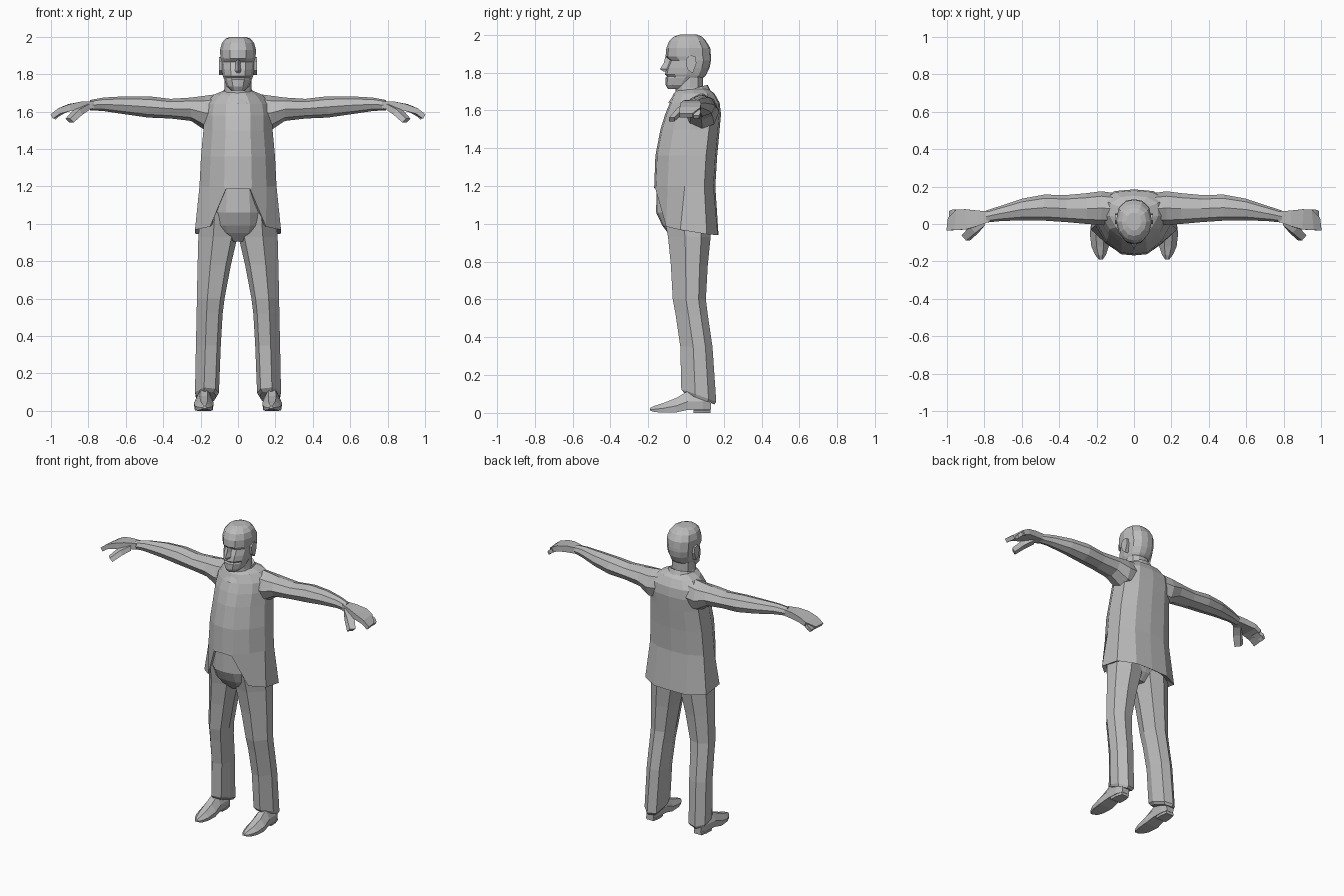
import bpy, bmesh, math
from mathutils import Vector

grey = bpy.data.materials.new("plain grey")
grey.diffuse_color = (0.5, 0.5, 0.5, 1)

# half cross-sections: (share of width, share of depth from front to back)
TORSO = [(0, 0), (.36, .03), (.74, .22), (1, .5), (.97, .82), (.55, .97), (0, 1)]
HEAD = [(0, 0), (.45, .05), (.84, .24), (1, .52), (.85, .82), (.45, .97), (0, 1)]
# full trouser section: (inner to outer, front to back)
LEG = [(0, .45), (.15, .1), (.62, 0), (1, .4), (.97, .78), (.6, 1), (.15, .92)]


def loft(name, rings, mirror=False, cap_start=True, cap_end=True):
    """Skin a row of closed rings that all have the same point count."""
    bm = bmesh.new()
    rows = [[bm.verts.new(p) for p in r] for r in rings]
    n = len(rows[0])
    for a, b in zip(rows, rows[1:]):
        for i in range(n):
            j = (i + 1) % n
            bm.faces.new((a[i], a[j], b[j], b[i]))
    if cap_start:
        bm.faces.new(rows[0])
    if cap_end:
        bm.faces.new(rows[-1])
    bmesh.ops.recalc_face_normals(bm, faces=bm.faces)
    mesh = bpy.data.meshes.new(name)
    bm.to_mesh(mesh)
    bm.free()
    mesh.materials.append(grey)
    ob = bpy.data.objects.new(name, mesh)
    bpy.context.collection.objects.link(ob)
    if mirror:
        ob.modifiers.new("mirror", 'MIRROR').use_clip = False
    return ob


def full(half):
    """Mirror a half ring that runs from front centre to back centre."""
    return half + [(-x, y, z) for x, y, z in half[-2:0:-1]]


def slab(shape, z, front, back, w):
    return full([(u * w, front + v * (back - front), z) for u, v in shape])


def leg_ring(z_front, z_back, inner, outer, front, back):
    return [(inner + u * (outer - inner), front + v * (back - front),
             z_front + v * (z_back - z_front)) for u, v in LEG]


def arm_ring(x, y0, y1, z0, z1, n=8):
    cy, cz, ry, rz = (y0 + y1) / 2, (z0 + z1) / 2, (y1 - y0) / 2, (z1 - z0) / 2
    return [(x, cy + ry * math.cos(i * math.tau / n),
             cz + rz * math.sin(i * math.tau / n)) for i in range(n)]


def box_ring(center, side, up):
    """Four corners around a centre point."""
    c, s, u = Vector(center), Vector(side), Vector(up)
    return [c - s - u, c + s - u, c + s + u, c - s + u]


# jacket, cut away at the front below the waist
jacket = [slab(TORSO, *r) for r in [
    (1.715, -.04, .115, .07), (1.69, -.065, .15, .13), (1.64, -.085, .178, .175),
    (1.58, -.11, .185, .185), (1.50, -.135, .178, .185), (1.36, -.162, .165, .198),
    (1.20, -.168, .155, .206)]]
hem = [(0, -.168, 1.19), (.065, -.162, 1.185), (.15, -.105, .985), (.23, -.03, .968),
       (.228, .11, .945), (.12, .168, .94), (0, .172, .94)]
jacket.append(full(hem))
jacket.append([(x * .8, y * .8, z + .025) for x, y, z in full(hem)])
loft("jacket", jacket, cap_end=False)

# hips and belly under the jacket
loft("hips", [slab(TORSO, *r) for r in [
    (1.24, -.155, .12, .16), (1.06, -.158, .13, .18), (.99, -.125, .125, .18),
    (.95, -.095, .11, .15), (.905, -.05, .07, .05)]])

# trouser legs with a sloping cuff
loft("trouser_leg", [leg_ring(*r) for r in [
    (1.06, 1.06, .0, .20, -.12, .13), (.93, .93, .003, .212, -.095, .13),
    (.78, .78, .038, .216, -.08, .115), (.60, .60, .072, .22, -.07, .105),
    (.52, .52, .082, .221, -.055, .115), (.35, .35, .092, .225, -.03, .14),
    (.125, .06, .102, .23, -.025, .16), (.105, .045, .115, .222, -.01, .15)]], mirror=True)


# shoes: sole outline from heel to toe, raised heel block under the back
def shoe_ring(y, x0, x1, z0, z1):
    m, w = (x0 + x1) / 2, (x1 - x0) / 2
    zm = z0 + (z1 - z0) * .45
    return [(m - w * .9, y, z0), (m + w * .9, y, z0), (m + w, y, zm),
            (m + w * .4, y, z1), (m - w * .4, y, z1), (m - w, y, zm)]


loft("shoe", [shoe_ring(*r) for r in [
    (.132, .15, .205, .018, .10), (.09, .138, .222, .018, .115), (.01, .135, .228, .016, .115),
    (-.05, .13, .236, .003, .08), (-.12, .135, .228, .002, .052),
    (-.165, .15, .208, .004, .038), (-.19, .167, .188, .012, .026)]], mirror=True)
loft("shoe_heel", [shoe_ring(*r) for r in [
    (.13, .15, .208, 0, .03), (.09, .14, .22, 0, .03), (.04, .142, .222, 0, .03)]], mirror=True)

# sleeves
loft("sleeve", [arm_ring(*r) for r in [
    (.10, .0, .165, 1.50, 1.695), (.175, -.005, .175, 1.50, 1.685), (.25, .0, .165, 1.55, 1.675),
    (.36, .01, .155, 1.563, 1.668), (.48, .018, .157, 1.568, 1.682), (.60, .02, .135, 1.585, 1.682),
    (.72, .015, .095, 1.603, 1.675), (.79, .008, .072, 1.607, 1.662)]], mirror=True)

# hands: palm with joined fingers, and a separate forefinger and thumb
loft("hand", [box_ring(*r) for r in [
    ((.77, .04, 1.636), (0, .027, 0), (0, 0, .02)),
    ((.84, .03, 1.632), (0, .042, 0), (0, 0, .021)),
    ((.90, .025, 1.622), (.004, .054, 0), (.003, 0, .018)),
    ((.95, .022, 1.603), (-.006, .055, 0), (.006, 0, .014)),
    ((.992, .0, 1.573), (-.004, .034, 0), (.007, 0, .011))]], mirror=True)
loft("finger", [box_ring(*r) for r in [
    ((.93, .04, 1.605), (0, .03, 0), (.003, 0, .014)),
    ((.965, .058, 1.583), (0, .02, 0), (.005, 0, .011)),
    ((.982, .055, 1.565), (0, .015, 0), (.006, 0, .009))]], mirror=True)
loft("thumb", [box_ring(*r) for r in [
    ((.81, .015, 1.625), (.015, .02, 0), (0, 0, .016)),
    ((.855, -.03, 1.598), (.016, .017, 0), (.008, 0, .014)),
    ((.90, -.075, 1.552), (.012, .014, 0), (.01, 0, .010))]], mirror=True)

# neck and collar
loft("neck", [slab(HEAD, *r) for r in [
    (1.66, -.055, .12, .085), (1.72, -.055, .09, .072), (1.80, -.05, .09, .07)]])
collar = []
for z, f, b, w, drop in [(1.66, -.095, .15, .105, .02), (1.735, -.06, .115, .078, .045),
                         (1.72, -.045, .09, .06, .045)]:
    collar.append([(x, y, zz - drop * (b - y) / (b - f))
                   for x, y, zz in slab(HEAD, z, f, b, w)])
loft("collar", collar, cap_end=False)

# head, with the eye row pushed in under the brow
loft("head", [slab(HEAD, *r) for r in [
    (1.712, -.095, .0, .035), (1.735, -.108, .05, .06), (1.772, -.108, .09, .074),
    (1.78, -.1, .10, .077), (1.79, -.112, .108, .081), (1.825, -.104, .125, .088),
    (1.865, -.086, .132, .092), (1.885, -.108, .132, .094), (1.93, -.104, .128, .096),
    (1.968, -.088, .105, .086), (1.99, -.064, .085, .066), (2.0, -.035, .06, .04)]])
loft("nose", [[(-w, -.08, z), (0, y, z), (w, -.08, z)] for z, y, w in
              [(1.888, -.108, .012), (1.85, -.118, .016), (1.818, -.138, .026),
               (1.805, -.118, .022)]])
loft("ear", [[(x, .035, 1.795), (x, .005, 1.82), (x, .0, 1.87), (x, .02, 1.893),
              (x, .05, 1.885), (x, .055, 1.85)] for x in (.07, .101)], mirror=True)
